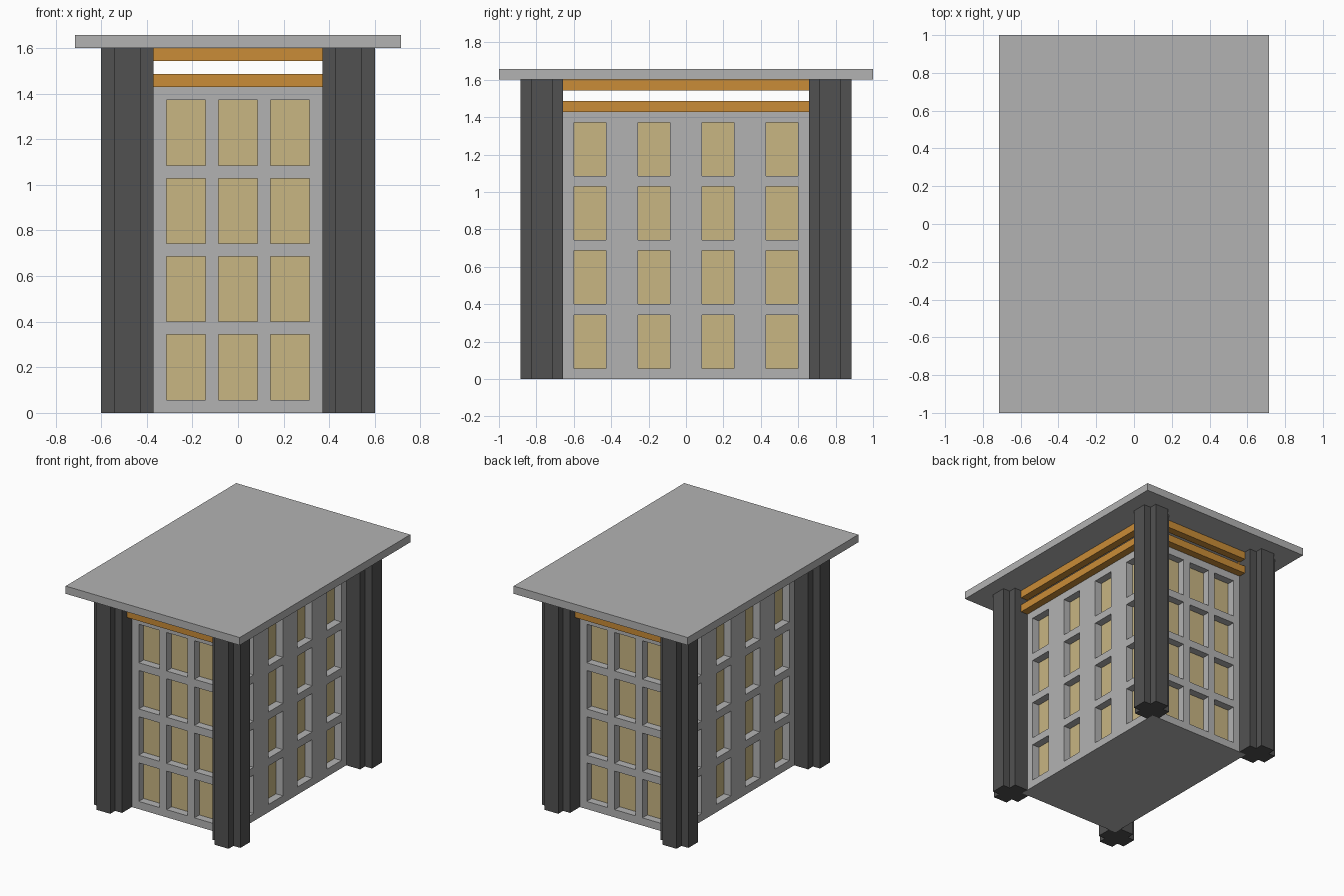
import bpy, bmesh

if "Cube" in bpy.data.objects:
    bpy.data.objects.remove(bpy.data.objects["Cube"])

U = 2 / 35  # the whole design sits on a grid of this unit


def material(name, rgb):
    m = bpy.data.materials.new(name)
    m.diffuse_color = (*rgb, 1)
    m.use_nodes = True
    m.node_tree.nodes["Principled BSDF"].inputs["Base Color"].default_value = m.diffuse_color
    return m


GREY = material("light grey stone", (0.45, 0.45, 0.45))
DARK = material("dark grey pillar", (0.083, 0.083, 0.083))
ORANGE = material("orange beam", (0.59, 0.265, 0.038))
PANE = material("pale yellow pane", (0.58, 0.465, 0.225))


def finish(bm, name, *mats):
    bmesh.ops.remove_doubles(bm, verts=bm.verts, dist=1e-4)
    bmesh.ops.recalc_face_normals(bm, faces=bm.faces)
    bmesh.ops.scale(bm, vec=(U, U, U), verts=bm.verts)
    me = bpy.data.meshes.new(name)
    bm.to_mesh(me)
    bm.free()
    for m in mats:
        me.materials.append(m)
    ob = bpy.data.objects.new(name, me)
    bpy.context.collection.objects.link(ob)
    return ob


def prism(name, outline, z0, z1, mat):
    bm = bmesh.new()
    base = bm.faces.new([bm.verts.new((x, y, z0)) for x, y in outline])
    top = bmesh.ops.extrude_face_region(bm, geom=[base], use_keep_orig=True)
    verts = [v for v in top["geom"] if isinstance(v, bmesh.types.BMVert)]
    bmesh.ops.translate(bm, verts=verts, vec=(0, 0, z1 - z0))
    return finish(bm, name, mat)


def box(name, x0, x1, y0, y1, z0, z1, mat):
    return prism(name, [(x0, y0), (x1, y0), (x1, y1), (x0, y1)], z0, z1, mat)


# Roof slab
box("roof", -12.5, 12.5, -17.5, 17.5, 28, 29, GREY)

# Plus-shaped corner pillars
PLUS = [(-1, -2), (1, -2), (1, -1), (2, -1), (2, 1), (1, 1),
        (1, 2), (-1, 2), (-1, 1), (-2, 1), (-2, -1), (-1, -1)]
for sx, side in ((-1, "left"), (1, "right")):
    for sy, end in ((-1, "front"), (1, "back")):
        prism(f"{end}_{side}_pillar",
              [(sx * 8.5 + x, sy * 13.5 + y) for x, y in PLUS], 0, 28, DARK)

# Two rings of beams between the pillars
for level, z in (("lower", 25), ("upper", 27)):
    for s, side, end in ((-1, "left", "front"), (1, "right", "back")):
        y0, y1 = sorted((s * 12.5, s * 13.5))
        box(f"{level}_{end}_beam", -6.5, 6.5, y0, y1, z, z + 1, ORANGE)
        x0, x1 = sorted((s * 7.5, s * 8.5))
        box(f"{level}_{side}_beam", x0, x1, -11.5, 11.5, z, z + 1, ORANGE)

# Walls: gridded block with every window cell recessed by one unit
XS = [-7.5, -5.5, -2.5, -1.5, 1.5, 2.5, 5.5, 7.5]
YS = [-12.5, -10.5, -7.5, -4.5, -1.5, 1.5, 4.5, 7.5, 10.5, 12.5]
ZS = [0, 1, 6, 7, 12, 13, 18, 19, 24, 25]
bm = bmesh.new()


def quad(points, index=0):
    bm.faces.new([bm.verts.new(p) for p in points]).material_index = index


def panel(us, vs, windows, place):
    """place(u, v, depth) gives the 3D point."""
    for i, (u0, u1) in enumerate(zip(us, us[1:])):
        for j, (v0, v1) in enumerate(zip(vs, vs[1:])):
            c = [(u0, v0), (u1, v0), (u1, v1), (u0, v1)]
            if windows and i % 2 and j % 2:
                for a, b in zip(c, c[1:] + c[:1]):
                    quad([place(*a, 0), place(*b, 0), place(*b, 1), place(*a, 1)])
                quad([place(*p, 1) for p in c], 1)
            else:
                quad([place(*p, 0) for p in c])


for s in (-1, 1):
    panel(XS, ZS, True, lambda u, v, d: (u, s * (12.5 - d), v))
    panel(YS, ZS, True, lambda u, v, d: (s * (7.5 - d), u, v))
for z in (0, 25):
    panel(XS, YS, False, lambda u, v, d: (u, v, z))
finish(bm, "walls_with_windows", GREY, PANE)
